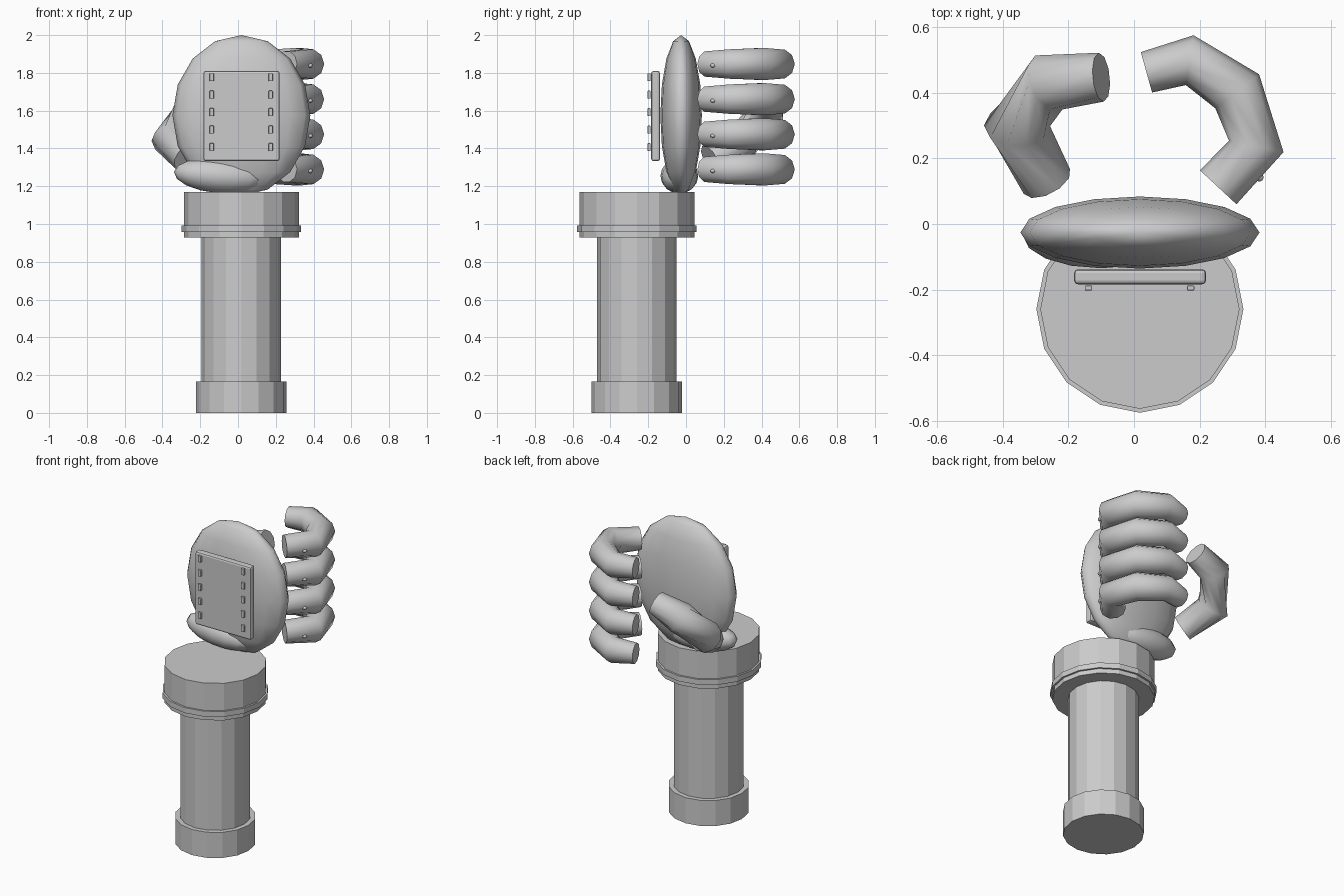
import bpy, bmesh, math
from mathutils import Vector, Matrix

if "Cube" in bpy.data.objects:
    bpy.data.objects.remove(bpy.data.objects["Cube"])

grey = bpy.data.materials.new("light_grey")
grey.diffuse_color = (0.6, 0.6, 0.6, 1)
grey.use_nodes = True
grey.node_tree.nodes["Principled BSDF"].inputs["Base Color"].default_value = grey.diffuse_color


def finish(bm, name):
    bmesh.ops.recalc_face_normals(bm, faces=bm.faces)
    me = bpy.data.meshes.new(name)
    bm.to_mesh(me)
    bm.free()
    me.materials.append(grey)
    ob = bpy.data.objects.new(name, me)
    bpy.context.collection.objects.link(ob)
    return ob


def cylinder(name, r, z0, z1, x=0.018, y=-0.26, sides=16):
    bm = bmesh.new()
    bmesh.ops.create_cone(bm, cap_ends=True, segments=sides, radius1=r, radius2=r,
                          depth=z1 - z0,
                          matrix=Matrix.Translation((x, y, (z0 + z1) / 2)))
    return finish(bm, name)


def ellipsoid(name, centre, radii, tilt=0.0, u=16, v=8):
    bm = bmesh.new()
    m = (Matrix.Translation(centre) @ Matrix.Rotation(tilt, 4, 'Y')
         @ Matrix.Diagonal((*radii, 1)))
    bmesh.ops.create_uvsphere(bm, u_segments=u, v_segments=v, radius=1, matrix=m)
    for f in bm.faces:
        f.smooth = True
    return finish(bm, name)


def box(name, lo, hi, bevel):
    lo, hi = Vector(lo), Vector(hi)
    bm = bmesh.new()
    bmesh.ops.create_cube(bm, size=1, matrix=Matrix.Translation((lo + hi) / 2)
                          @ Matrix.Diagonal((*(hi - lo), 1)))
    bmesh.ops.bevel(bm, geom=bm.edges[:], offset=bevel, segments=2,
                    profile=0.5, affect='EDGES')
    return finish(bm, name)


def bent_tube(name, path, side_r, up_r, sides=10):
    """Mitred tube along a path, smooth sides and flat end caps."""
    pts = [Vector(p) for p in path]
    dirs = [(b - a).normalized() for a, b in zip(pts, pts[1:])]
    bm = bmesh.new()
    rings = []
    for i, p in enumerate(pts):
        d0, d1 = dirs[max(i - 1, 0)], dirs[min(i, len(dirs) - 1)]
        t = (d0 + d1).normalized()
        mitre = 1 / max(t.dot(d1), 0.5)
        side = t.cross(Vector((0, 0, 1))).normalized()
        up = side.cross(t)
        rings.append([bm.verts.new(p + side * math.cos(a) * side_r[i] * mitre
                                   + up * math.sin(a) * up_r[i])
                      for a in (2 * math.pi * k / sides for k in range(sides))])
    for a, b in zip(rings, rings[1:]):
        for k in range(sides):
            n = (k + 1) % sides
            bm.faces.new((a[k], a[n], b[n], b[k])).smooth = True
    bm.faces.new(rings[0])
    bm.faces.new(rings[-1])
    return finish(bm, name)


# forearm
cylinder("forearm_base_cuff", 0.24, 0, 0.167)
cylinder("forearm_shaft", 0.21, 0.1, 0.98)
cylinder("wrist_cuff", 0.304, 0.928, 1.17)
cylinder("wrist_ring", 0.316, 0.957, 0.992)

# palm and the heel below it
ellipsoid("palm", (0.018, -0.026, 1.575), (0.365, 0.11, 0.425))
ellipsoid("palm_heel", (-0.1, -0.035, 1.255), (0.24, 0.1, 0.092), math.radians(5))

# back plate with two columns of studs
box("back_plate", (-0.183, -0.184, 1.333), (0.22, -0.138, 1.81), 0.012)
for x in (-0.139, 0.173):
    for i in range(5):
        z = 1.777 - i * 0.0925
        box("plate_stud", (x - 0.011, -0.203, z - 0.021),
            (x + 0.011, -0.188, z + 0.021), 0.003)

# four curled fingers with a small knuckle pin each
curl = [(0.257, 0.112), (0.373, 0.237), (0.315, 0.405), (0.17, 0.5), (0.038, 0.463)]
for i in range(4):
    z = 1.847 - i * 0.186
    bent_tube("finger", [(x, y, z) for x, y in curl],
              (0.076, 0.073, 0.08, 0.07, 0.064), (0.07, 0.082, 0.089, 0.08, 0.064))
    ellipsoid("knuckle_pin", (0.382, 0.143, z - 0.008), (0.014, 0.014, 0.011), 0, 8, 6)

# thumb
bent_tube("thumb",
          [(-0.266, 0.13, 1.34), (-0.357, 0.3, 1.44),
           (-0.26, 0.432, 1.59), (-0.1, 0.448, 1.65)],
          (0.08, 0.09, 0.085, 0.075), (0.085, 0.1, 0.1, 0.075))
